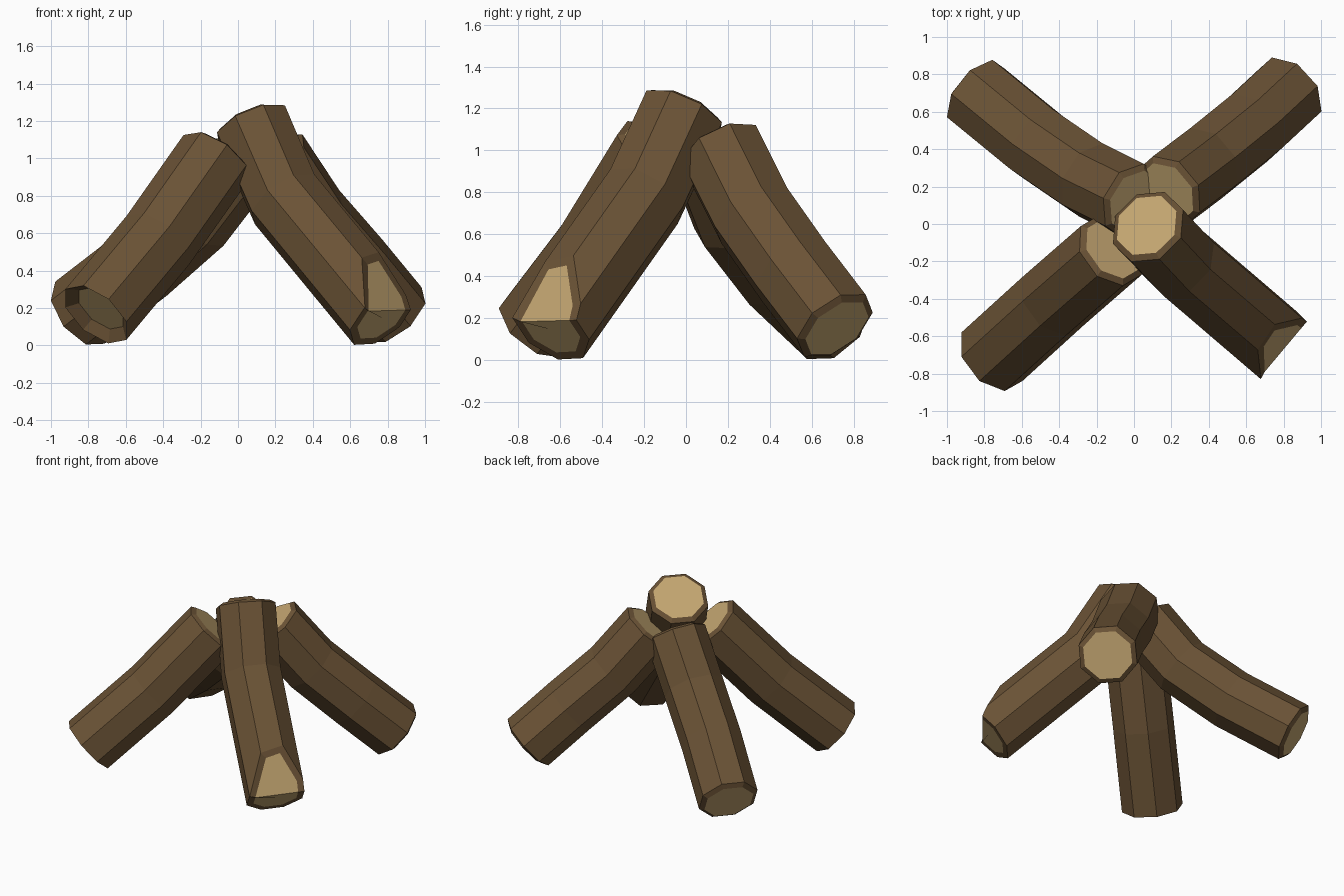
import bpy, bmesh, math
from mathutils import Vector

if "Cube" in bpy.data.objects:
    bpy.data.objects.remove(bpy.data.objects["Cube"])

SIDES = 8
RADIUS = 0.212


def material(name, rgb):
    m = bpy.data.materials.new(name)
    m.diffuse_color = (*rgb, 1)
    m.use_nodes = True
    m.node_tree.nodes["Principled BSDF"].inputs["Base Color"].default_value = m.diffuse_color
    return m


bark = material("dark bark", (0.145, 0.085, 0.036))
wood = material("cut wood", (0.55, 0.38, 0.165))


def log(name, path, phase=0.0, hollow=False, chop=None):
    """Octagonal log swept along a path, with chamfered cut ends."""
    pts = [Vector(p) for p in path]
    run = pts[-1] - pts[0]
    side = run.cross(Vector((0, 0, 1))).normalized()
    bm = bmesh.new()
    rings = []
    for i, p in enumerate(pts):
        t = (pts[min(i + 1, len(pts) - 1)] - pts[max(i - 1, 0)]).normalized()
        u = (side - t * side.dot(t)).normalized()
        v = u.cross(t)
        ring = []
        for k in range(SIDES):
            a = 2 * math.pi * k / SIDES + phase
            ring.append(bm.verts.new(p + RADIUS * (u * math.cos(a) + v * math.sin(a))))
        rings.append(ring)
    for a, b in zip(rings, rings[1:]):
        for k in range(SIDES):
            n = (k + 1) % SIDES
            bm.faces.new((a[k], a[n], b[n], b[k]))
    for f in (bm.faces.new(rings[0]), bm.faces.new(rings[-1])):
        f.material_index = 1

    # axe chop: slice off a wedge and close it with a cut face
    if chop:
        geom = bm.verts[:] + bm.edges[:] + bm.faces[:]
        bmesh.ops.bisect_plane(bm, geom=geom, plane_co=chop[0],
                               plane_no=chop[1], clear_outer=True)
        rim = [e for e in bm.edges if e.is_boundary]
        for f in bmesh.ops.holes_fill(bm, edges=rim, sides=0)["faces"]:
            f.material_index = 1
    bmesh.ops.recalc_face_normals(bm, faces=bm.faces[:])

    # bark-coloured rim around the top cut and the foot cut
    cuts = [f for f in bm.faces if f.material_index == 1]
    top = [f for f in cuts if f.calc_center_median().z > 0.6]
    foot = [f for f in cuts if f not in top]
    for group, thick, depth in ((top, 0.03, 0.02),
                                (foot, 0.055 if hollow else 0.045 if chop else 0.032,
                                 -0.05 if hollow else 0.0 if chop else 0.02)):
        new = bmesh.ops.inset_region(bm, faces=group, thickness=thick, depth=depth,
                                     use_boundary=True, use_even_offset=True)
        for f in new["faces"]:
            f.material_index = 0

    me = bpy.data.meshes.new(name)
    bm.to_mesh(me)
    bm.free()
    me.materials.append(bark)
    me.materials.append(wood)
    ob = bpy.data.objects.new(name, me)
    bpy.context.collection.objects.link(ob)
    return ob


# four logs leaning together, each listed from top to foot
log("front_right_log",
    [(0.075, -0.015, 1.18), (0.25, -0.20, 0.78), (0.77, -0.645, 0.15)],
    phase=0.36, chop=((0.65, -0.62, 0.57), (0.73, -0.57, 0.38)))
log("back_right_log",
    [(0.18, 0.17, 1.0), (0.385, 0.325, 0.69), (0.62, 0.515, 0.42), (0.83, 0.71, 0.165)],
    phase=0.42)
log("front_left_log",
    [(-0.12, -0.14, 1.0), (-0.43, -0.41, 0.56), (-0.76, -0.71, 0.165)],
    phase=0.25, hollow=True)
log("back_left_log",
    [(0.00, 0.12, 0.98), (-0.23, 0.235, 0.68), (-0.515, 0.43, 0.43), (-0.845, 0.70, 0.175)],
    phase=0.38)
